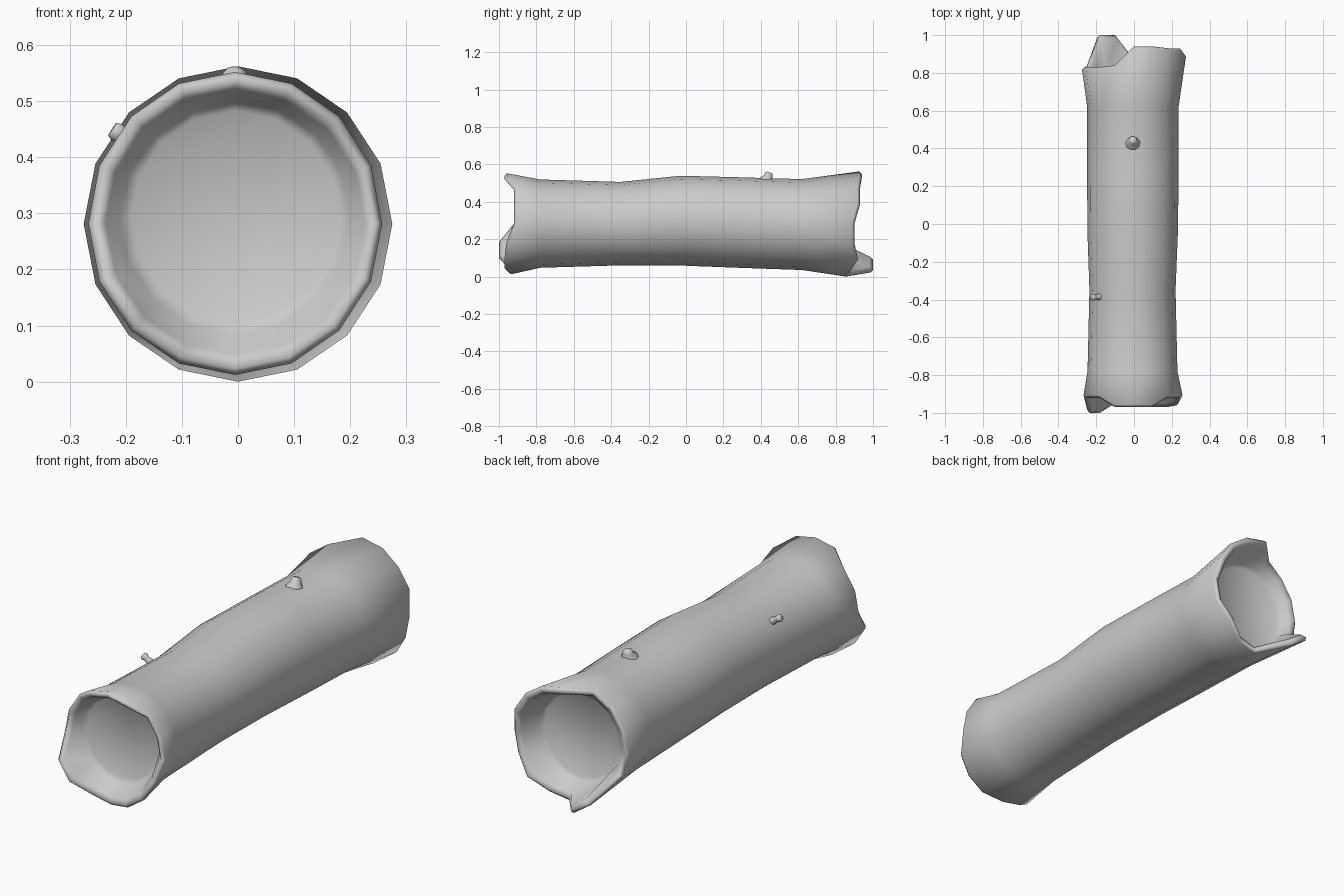
import bpy, bmesh, math
from mathutils import Vector

if "Cube" in bpy.data.objects:
    bpy.data.objects.remove(bpy.data.objects["Cube"])

N = 16  # sides of the log, index 0 at the top, turning toward +x


def mesh_object(name, bm):
    bmesh.ops.recalc_face_normals(bm, faces=bm.faces)
    me = bpy.data.meshes.new(name)
    bm.to_mesh(me)
    bm.free()
    for p in me.polygons:
        p.use_smooth = True
    ob = bpy.data.objects.new(name, me)
    bpy.context.collection.objects.link(ob)
    return ob


def loft(bm, rings):
    n = len(rings[0])
    for a, b in zip(rings, rings[1:]):
        for k in range(n):
            bm.faces.new((a[k], a[(k + 1) % n], b[(k + 1) % n], b[k]))
    bm.faces.new(rings[0])
    bm.faces.new(rings[-1])


def ring(bm, ys, cx, cz, rx, rz):
    out = []
    for k in range(N):
        a = 2 * math.pi * k / N
        y = ys[k] if isinstance(ys, list) else ys
        out.append(bm.verts.new((cx + rx * math.sin(a), y, cz + rz * math.cos(a))))
    return out


# ragged rim positions along y at both ends
front = [-.97, -.97, -.92, -.92, -.92, -.96, -.97, -.97,
         -.95, -.95, -1.0, -1.0, -.92, -.92, -.92, -.97]
back = [.94, .94, .93, .93, .90, .90, .92, .88,
        .87, 1.0, 1.0, .84, .83, .83, .83, .84]


def shift(ys, d):
    return [y + d for y in ys]


# hollow-ended log: front recess, rim, trunk, rim, back recess
bm = bmesh.new()
rings = [
    ring(bm, -.855, -.005, .295, .185, .188),
    ring(bm, -.868, -.005, .292, .205, .207),
    ring(bm, shift(front, .018), -.005, .284, .231, .236),
    ring(bm, front, -.005, .282, .249, .258),
    ring(bm, shift(front, .014), -.005, .282, .262, .270),
]
trunk = [(-.78, -.008, .283, .238, .236), (-.35, -.008, .283, .228, .223),
         (-.03, -.007, .299, .240, .240), (.28, -.006, .289, .242, .242),
         (.62, -.006, .278, .242, .243)]
rings += [ring(bm, *t) for t in trunk]
rings += [
    ring(bm, shift(back, -.014), 0, .281, .275, .281),
    ring(bm, back, 0, .281, .262, .268),
    ring(bm, shift(back, -.018), 0, .281, .240, .246),
    ring(bm, .792, -.003, .281, .210, .212),
    ring(bm, .780, -.003, .281, .195, .197),
]
loft(bm, rings)
mesh_object("hollow_log", bm)


# small branch stubs: lathed profile (distance, radius) along a bent axis
def stub(name, base, tip, profile, sides=10):
    base, tip = Vector(base), Vector(tip)
    q = (tip - base).to_track_quat('Z', 'Y')
    b = bmesh.new()
    rs = []
    for t, r in profile:
        c = base.lerp(tip, t)
        rs.append([b.verts.new(c + q @ Vector((r * math.cos(2 * math.pi * i / sides),
                                               r * math.sin(2 * math.pi * i / sides), 0)))
                   for i in range(sides)])
    loft(b, rs)
    return mesh_object(name, b)


stub("top_branch_stub", (-.006, .428, .505), (-.006, .447, .557),
     [(0, .044), (.3, .038), (.55, .025), (.85, .022), (1, .014)])
stub("side_branch_stub", (-.165, -.385, .412), (-.224, -.389, .450),
     [(0, .022), (.4, .016), (.7, .013), (.85, .018), (1, .014)])
